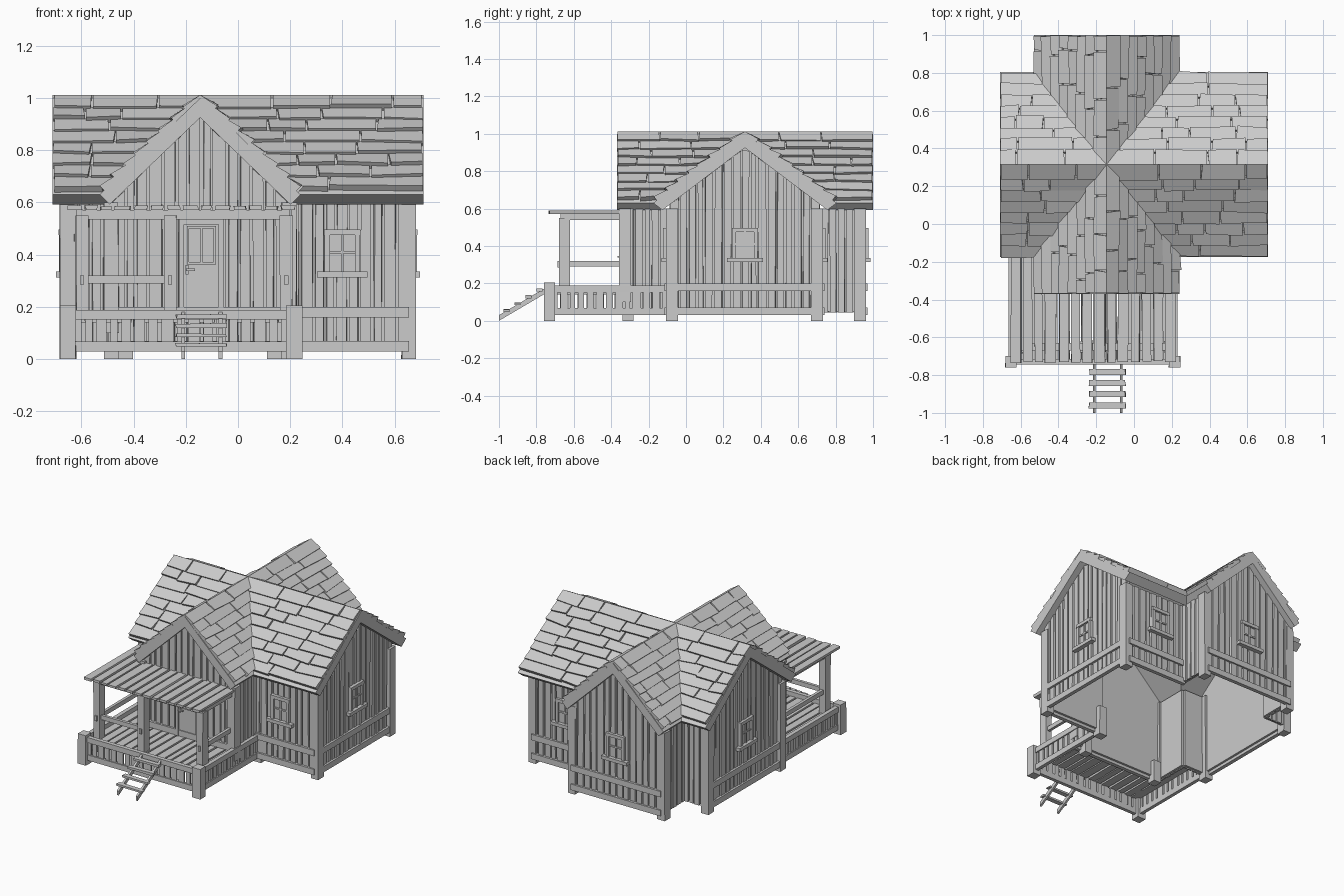
import bpy, bmesh, random
from mathutils import Vector

random.seed(4)
cube = bpy.data.objects.get("Cube")
if cube:
    bpy.data.objects.remove(cube)

mat = bpy.data.materials.new("weathered_grey_wood")
mat.use_nodes = True
GREY = (0.6, 0.6, 0.6, 1)
mat.diffuse_color = GREY
mat.node_tree.nodes["Principled BSDF"].inputs["Base Color"].default_value = GREY

X, Y, Z = Vector((1, 0, 0)), Vector((0, 1, 0)), Vector((0, 0, 1))
CX, CY = -0.145, 0.315            # crossing of the two ridges
HALF_X, HALF_Y = 0.385, 0.49      # half widths of the two roofs
RIDGE, EAVE, SLAB = 1.0, 0.63, 0.075
WALL_TOP = 0.6


def jit(a):
    return random.uniform(-a, a)


def hexa(bm, pts):
    """Six-sided block: four bottom points, then the four above them."""
    v = [bm.verts.new(p) for p in pts]
    for f in ((3, 2, 1, 0), (4, 5, 6, 7), (0, 1, 5, 4), (1, 2, 6, 5), (2, 3, 7, 6), (3, 0, 4, 7)):
        bm.faces.new([v[i] for i in f])


def finish(bm, name):
    bmesh.ops.recalc_face_normals(bm, faces=bm.faces)
    me = bpy.data.meshes.new(name)
    bm.to_mesh(me)
    bm.free()
    me.materials.append(mat)
    ob = bpy.data.objects.new(name, me)
    bpy.context.collection.objects.link(ob)


def block(bm, frame, u, n, z, slant=0, j=0):
    """Box in a wall frame; slant raises the top at the far end of u."""
    o, du, dn = frame
    pts = []
    for top in (0, 1):
        for a, b in ((0, 0), (1, 0), (1, 1), (0, 1)):
            pts.append(o + du * (u[a] + jit(j)) + dn * n[b] + Z * (z[top] + top * a * slant))
    hexa(bm, pts)


WORLD = (Vector(), X, Y)


def slats(bm, lo, hi, width, gap, put):
    """Call put(a, b) for uneven boards between lo and hi."""
    n = max(1, round((hi - lo) / width))
    cuts = [lo + (hi - lo) * i / n + (jit(width * 0.15) if 0 < i < n else 0) for i in range(n + 1)]
    for a, b in zip(cuts, cuts[1:]):
        put(a + gap / 2, b - gap / 2)


# ---- walls ----
def wall(name, centre, du, dn, half, gable=0, skirt=True, window=None):
    frame = (Vector((*centre, 0)), du, dn)
    slope = (RIDGE - EAVE) / gable if gable else 0

    def top(u):
        return RIDGE - SLAB - slope * abs(u) if gable else WALL_TOP

    bm = bmesh.new()
    for a, b in ((-half, 0), (0, half)):
        block(bm, frame, (a, b), (-0.015, 0), (0.05, top(a)), top(b) - top(a))
    slats(bm, -half, half, 0.047, 0.011, lambda a, b: block(
        bm, frame, (a, b), (0, 0.013 + jit(0.003)), (0.045, top(a)), top(b) - top(a), 0.003))
    if skirt:
        for z in ((0.03, 0.07), (0.16, 0.2)):
            block(bm, frame, (-half, half), (0, 0.026), z)
    finish(bm, name + "_wall")
    if window is not None:
        add_window(name + "_window", (frame[0] + du * window, du, dn))


def add_window(name, frame):
    bm = bmesh.new()
    block(bm, frame, (-0.06, 0.06), (0, 0.017), (0.335, 0.49))
    for s in (-1, 1):
        block(bm, frame, (s * 0.058 - 0.01, s * 0.058 + 0.01), (0, 0.03), (0.335, 0.49))
    block(bm, frame, (-0.07, 0.07), (0, 0.032), (0.475, 0.497))
    block(bm, frame, (-0.005, 0.005), (0, 0.025), (0.335, 0.48))
    block(bm, frame, (-0.05, 0.05), (0, 0.024), (0.405, 0.415))
    block(bm, frame, (-0.097, 0.097), (0, 0.042), (0.313, 0.336))
    finish(bm, name)


W, E, S, N = -0.655, 0.655, -0.09, 0.715      # long wing
w, e, s, n = -0.485, 0.195, -0.325, 0.945     # cross wing
wall("left_gable", (E, CY), Y, X, (N - S) / 2, HALF_Y, True, 0)
wall("right_gable", (W, CY), Y, -X, (N - S) / 2, HALF_Y, True, 0)
wall("front_gable", (CX, s), X, -Y, (e - w) / 2, HALF_X)
wall("back_gable", (CX, n), X, Y, (e - w) / 2, HALF_X, True, 0)
for side, y, d in (("front", S, -Y), ("back", N, Y)):
    wall(side + "_left", ((E + e) / 2, y), X, d, (E - e) / 2, 0, True, -0.025)
    wall(side + "_right", ((W + w) / 2, y), X, d, (w - W) / 2, 0, False)
for side, x, d in (("left", e, X), ("right", w, -X)):
    wall(side + "_front_return", (x, (s + S) / 2), Y, d, (S - s) / 2, 0, False)
    wall(side + "_back_return", (x, (n + N) / 2), Y, d, (n - N) / 2, 0, False)

# ---- corner posts ----
bm = bmesh.new()
for x, y, z0 in [(x, y, 0) for x in (W, E) for y in (S + 0.015, N - 0.015)] + \
        [(w, n - 0.015, 0), (e, n - 0.015, 0), (w, s, 0.1), (e, s, 0.1)]:
    block(bm, (Vector((x, y, 0)), X, Y), (-0.028, 0.028), (-0.032, 0.032), (z0, 0.6), 0, 0.003)
finish(bm, "corner_posts")


# ---- roof ----
ARMS = (("left", X, Y, 0.855, HALF_Y, HALF_X), ("right", -X, Y, 0.565, HALF_Y, HALF_X),
        ("front", -Y, X, 0.685, HALF_X, HALF_Y), ("back", Y, X, 0.685, HALF_X, HALF_Y))
ROWS = 8
for name, along, side, length, half, valley in ARMS:
    slab, tiles = bmesh.new(), bmesh.new()
    for sg in (-1, 1):
        normal = (side * sg * (RIDGE - EAVE) + Z * half).normalized()

        def at(t, a, lift):
            base = Vector((CX, CY, RIDGE - t * (RIDGE - EAVE)))
            return base + side * sg * t * half + along * a + lift * (normal if t > 0.01 else Z)

        # plain roof slab, mitred along the valley, with a raked eave
        hexa(slab, [at(t, a, 0) - k for k, tl in ((Z * SLAB, 0.9), (Z * 0, 1))
                    for t, a in ((0, 0), (0, length), (tl, length), (tl, tl * valley))])
        # overlapping rows of uneven boards
        for r in range(ROWS):
            t0, t1 = r / ROWS * 0.95, (r + 1.12) / ROWS * 0.95
            cuts = [None]
            a = t1 * valley + random.uniform(0.08, 0.24)
            while a < length - 0.07:
                cuts.append(a)
                a += random.uniform(0.14, 0.3)
            cuts.append(length + jit(0.004))
            for i, (p, q) in enumerate(zip(cuts, cuts[1:])):
                sk = jit(0.006)
                p0, p1 = (t0 * valley, t1 * valley) if p is None else (p + 0.004 + sk, p + 0.004 - sk)
                hi, e0, e1 = 0.026 + jit(0.005), t1 + jit(0.013), t1 + jit(0.013)
                if p is None:
                    p1 = e0 * valley
                q0, q1 = q - 0.003, q - 0.003
                hexa(tiles, [at(t0, p0, -0.01), at(t0, q0, -0.01), at(e1, q1, -0.004), at(e0, p1, -0.004),
                             at(t0, p0, 0.012), at(t0, q0, 0.012), at(e1, q1, hi), at(e0, p1, hi)])
    finish(slab, name + "_roof_slab")
    finish(tiles, name + "_roof_boards")

# ---- porch deck and roof ----
PL, PR, PF = -0.65, 0.215, -0.73


def back_of(x):
    return S if x < w - 0.03 else s


bm = bmesh.new()
slats(bm, PL, PR, 0.062, 0.012, lambda a, b: block(
    bm, WORLD, (a, b), (PF, back_of(b)), (0.14, 0.158), 0, 0.003))
finish(bm, "porch_floor")
bm = bmesh.new()
slats(bm, PL - 0.01, PR + 0.01, 0.064, 0.014, lambda a, b: block(
    bm, WORLD, (a, b), (PF + jit(0.006), back_of(b)), (0.572, 0.588 + jit(0.003)), 0, 0.004))
block(bm, WORLD, (-0.62, 0.2), (-0.67, -0.63), (0.535, 0.572))
for x in (-0.6, 0.185):
    block(bm, WORLD, (x - 0.02, x + 0.02), (-0.65, back_of(x)), (0.54, 0.572))
finish(bm, "porch_roof")

# ---- porch skirting ----
bm = bmesh.new()
for origin, du, dn, length in (((PL, PF), X, -Y, PR - PL), ((PL, PF), Y, -X, S - PF), ((PR, PF), Y, X, S - PF)):
    frame = (Vector((*origin, 0)), du, dn)
    block(bm, frame, (0, length), (-0.012, 0.012), (0.03, 0.068))
    block(bm, frame, (0, length), (-0.014, 0.014), (0.152, 0.188))
    slats(bm, 0, length, 0.05, 0.014, lambda a, b: block(bm, frame, (a, b), (-0.008, 0.006), (0.06, 0.16)))
finish(bm, "porch_skirting")

# ---- porch posts, stubs and handrails ----
bm = bmesh.new()
for x, y in ((PL, PF), (PR, PF), (PR, S + 0.015)):
    block(bm, WORLD, (x - 0.03, x + 0.03), (y - 0.03, y + 0.03), (0, 0.205), 0, 0.002)
for x in (-0.43, 0.14):
    block(bm, WORLD, (x - 0.028, x + 0.028), (-0.34, -0.28), (0, 0.15))
for x in (-0.597, -0.26, 0.185):
    block(bm, WORLD, (x - 0.024, x + 0.024), (-0.68, -0.62), (0.14, 0.55), 0, 0.002)
    block(bm, WORLD, (x - 0.008, x + 0.008), (-0.688, -0.67), (0.285, 0.32))
finish(bm, "porch_posts")
bm = bmesh.new()
block(bm, WORLD, (-0.6, -0.26), (-0.66, -0.64), (0.29, 0.32))
for x in (-0.597, 0.185):
    block(bm, WORLD, (x - 0.01, x + 0.01), (-0.65, back_of(x)), (0.29, 0.32))
finish(bm, "porch_handrails")

# ---- door ----
door = (Vector((-0.14, s, 0)), X, -Y)
bm = bmesh.new()
block(bm, door, (-0.068, 0.068), (0, 0.02), (0.16, 0.52))
for k in (-1, 1):
    block(bm, door, (k * 0.075 - 0.009, k * 0.075 + 0.009), (0, 0.03), (0.16, 0.535))
block(bm, door, (-0.084, 0.084), (0, 0.03), (0.515, 0.535))
for u, z in (((-0.055, -0.047), (0.365, 0.51)), ((0.047, 0.055), (0.365, 0.51)), ((-0.004, 0.004), (0.365, 0.51)),
             ((-0.055, 0.055), (0.362, 0.372)), ((-0.055, 0.055), (0.5, 0.51))):
    block(bm, door, u, (0.015, 0.027), z)
block(bm, door, (-0.062, -0.05), (0.02, 0.03), (0.325, 0.36))
block(bm, door, (-0.06, -0.025), (0.03, 0.042), (0.338, 0.347))
finish(bm, "door")

# ---- steps ----
bm = bmesh.new()
for x in (-0.21, -0.067):
    hexa(bm, [(x + dx, y, z + dz) for dz in (0, 0.03) for dx, y, z in (
        (-0.007, -1, 0), (0.007, -1, 0), (0.007, -0.745, 0.15), (-0.007, -0.745, 0.15))])
for i in range(4):
    y, z = -0.96 + 0.059 * i, 0.048 + 0.036 * i
    block(bm, WORLD, (-0.237, -0.046), (y - 0.016, y + 0.016), (z, z + 0.014), jit(0.006), 0.004)
finish(bm, "porch_steps")
